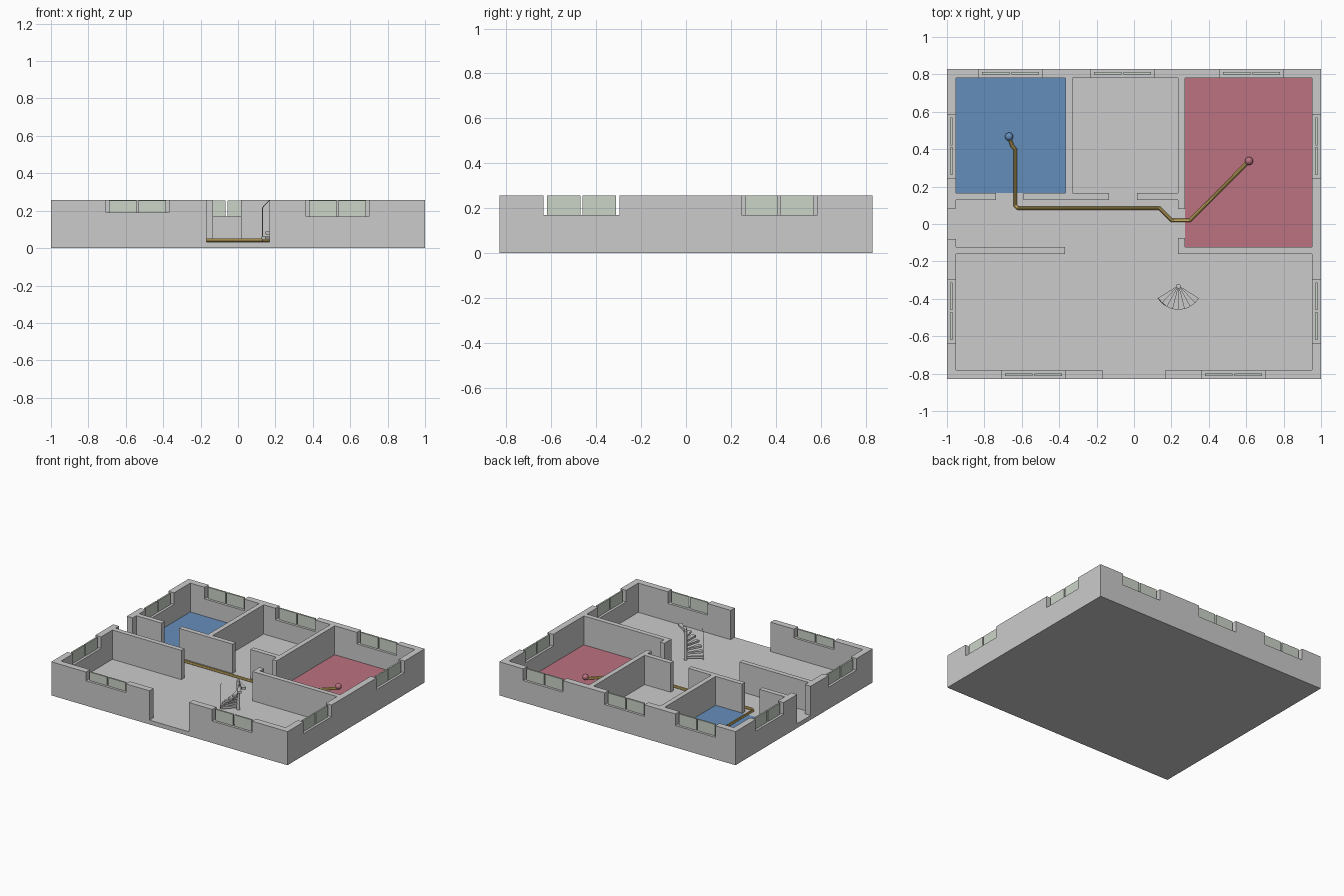
import bpy, bmesh
from math import sin, cos, radians
from mathutils import Vector

if "Cube" in bpy.data.objects:
    bpy.data.objects.remove(bpy.data.objects["Cube"])

FLOOR, TOP, T = 0.033, 0.257, 0.049
HX, HY = 1.0, 0.83


def material(name, rgb):
    m = bpy.data.materials.new(name)
    m.diffuse_color = (*rgb, 1)
    m.use_nodes = True
    m.node_tree.nodes["Principled BSDF"].inputs["Base Color"].default_value = m.diffuse_color
    return m


BLUE = material("blue", (0.13, 0.27, 0.50))
RED = material("red", (0.50, 0.17, 0.22))
GOLD = material("gold", (0.60, 0.42, 0.12))
GLASS = material("glass", (0.60, 0.66, 0.58))


def prism(name, pts, depth, mat=None):
    """Extrude a closed 3D outline along the vector depth."""
    bm = bmesh.new()
    face = bm.faces.new([bm.verts.new(p) for p in pts])
    res = bmesh.ops.extrude_face_region(bm, geom=[face])
    verts = [g for g in res["geom"] if isinstance(g, bmesh.types.BMVert)]
    bmesh.ops.translate(bm, verts=verts, vec=Vector(depth))
    bmesh.ops.recalc_face_normals(bm, faces=bm.faces)
    me = bpy.data.meshes.new(name)
    bm.to_mesh(me)
    bm.free()
    ob = bpy.data.objects.new(name, me)
    bpy.context.collection.objects.link(ob)
    if mat:
        me.materials.append(mat)
    return ob


def plan(name, pts, z0, z1, mat=None):
    return prism(name, [(x, y, z0) for x, y in pts], (0, 0, z1 - z0), mat)


def rect(x0, x1, y0, y1):
    return [(x0, y0), (x1, y0), (x1, y1), (x0, y1)]


def outer_wall(name, axis, start, end, pos, gaps):
    """Wall with notches; each gap is (from, to, sill). Windows get two panes."""
    outline = [(start, 0), (end, 0), (end, TOP)]
    for a, b, sill in sorted(gaps, reverse=True):
        outline += [(b, TOP), (b, sill), (a, sill), (a, TOP)]
    outline.append((start, TOP))

    def place(u, w, z):
        return (u, w, z) if axis == "x" else (w, u, z)

    prism(name, [place(u, pos, z) for u, z in outline], place(0, T, 0))
    for i, (a, b, sill) in enumerate(gaps):
        if sill <= FLOOR:
            continue
        mid, th = (a + b) / 2, 0.012
        for j, (p, q) in enumerate([(a + 0.016, mid - 0.005), (mid + 0.005, b - 0.016)]):
            w = pos + T / 2 - th / 2
            prism(f"{name}_pane_{i}_{j}",
                  [place(p, w, sill), place(q, w, sill), place(q, w, TOP - 0.002), place(p, w, TOP - 0.002)],
                  place(0, th, 0), GLASS)


def tube(name, pts, radius, mat=None):
    cu = bpy.data.curves.new(name, "CURVE")
    cu.dimensions = "3D"
    cu.bevel_depth, cu.bevel_resolution, cu.use_fill_caps = radius, 3, True
    sp = cu.splines.new("POLY")
    sp.points.add(len(pts) - 1)
    for p, co in zip(sp.points, pts):
        p.co = (*co, 1)
    ob = bpy.data.objects.new(name, cu)
    bpy.context.collection.objects.link(ob)
    if mat:
        cu.materials.append(mat)
    bpy.ops.object.select_all(action="DESELECT")
    ob.select_set(True)
    bpy.context.view_layer.objects.active = ob
    bpy.ops.object.convert(target="MESH")
    bpy.ops.object.shade_smooth_by_angle()


# floor slab and outer walls with doors and windows
ix, iy = HX - T, HY - T
plan("floor_slab", rect(-ix, ix, -iy, iy), 0, FLOOR)
outer_wall("front_wall", "x", -HX, HX, -HY,
           [(-0.705, -0.368, 0.19), (-0.168, 0.168, FLOOR), (0.363, 0.70, 0.168)])
outer_wall("back_wall", "x", -HX, HX, iy,
           [(-0.83, -0.492, 0.168), (-0.23, 0.107, 0.168), (0.46, 0.797, 0.168)])
side = [(-0.635, -0.297, 0.168), (0.247, 0.585, 0.168)]
outer_wall("right_wall", "y", -iy, iy, ix, side)
outer_wall("left_wall", "y", -iy, iy, -HX, side + [(-0.08, 0.083, FLOOR)])

# inner walls, each a plan outline
inner = {
    "blue_room_stub": rect(-ix, -0.737, 0.128, 0.165),
    "middle_room_left_wall": [(-0.59, 0.128), (-0.135, 0.128), (-0.135, 0.165), (-0.33, 0.165),
                              (-0.33, iy), (-0.367, iy), (-0.367, 0.165), (-0.59, 0.165)],
    "middle_room_right_wall": [(0.015, 0.128), (0.235, 0.128), (0.235, 0.08), (0.272, 0.08),
                               (0.272, iy), (0.235, iy), (0.235, 0.165), (0.015, 0.165)],
    "red_room_front_wall": [(0.235, -0.16), (ix, -0.16), (ix, -0.123), (0.272, -0.123),
                            (0.272, -0.075), (0.235, -0.075)],
    "hall_left_wall": rect(-ix, -0.368, -0.16, -0.123),
}
for name, pts in inner.items():
    plan(name, pts, FLOOR, TOP)

# coloured room floors
plan("blue_room_floor", rect(-ix, -0.367, 0.165, iy), FLOOR, FLOOR + 0.003, BLUE)
plan("red_room_floor", rect(0.272, ix, -0.123, iy), FLOOR, FLOOR + 0.003, RED)

# route tube with a ball at each end
route = [(-0.668, 0.467), (-0.652, 0.42), (-0.636, 0.40), (-0.636, 0.10), (-0.62, 0.085),
         (0.135, 0.085), (0.20, 0.02), (0.30, 0.02), (0.615, 0.337)]
tube("route", [(x, y, 0.043) for x, y in route], 0.01, GOLD)
for name, (x, y), mat in (("start_ball", route[0], BLUE), ("end_ball", route[-1], RED)):
    bpy.ops.mesh.primitive_uv_sphere_add(segments=24, ring_count=12, radius=0.022, location=(x, y, 0.056))
    ball = bpy.context.object
    ball.name = name
    ball.data.materials.append(mat)
    bpy.ops.object.shade_smooth_by_angle(angle=radians(60))

# spiral stair: post, wedge treads, thin rail
CX, CY, R, N = 0.237, -0.328, 0.13, 8
A0, A1 = 212, 328
rise, step = (TOP - FLOOR) / N, (A1 - A0) / N


def polar(deg, r):
    return CX + r * cos(radians(deg)), CY + r * sin(radians(deg))


bpy.ops.mesh.primitive_cylinder_add(vertices=16, radius=0.012, depth=TOP - FLOOR,
                                    location=(CX, CY - 0.005, (TOP + FLOOR) / 2))
bpy.context.object.name = "stair_post"
bpy.ops.object.shade_smooth_by_angle()
for i in range(N):
    a, z = A0 + i * step, FLOOR + (i + 1) * rise
    plan(f"tread_{i}", [polar(a, 0.008), polar(a, R), polar(a + step / 2, R),
                        polar(a + step, R), polar(a + step, 0.008)], z - 0.016, z)
tube("rail_post", [(*polar(A0 + 1, R - 0.003), FLOOR), (*polar(A0 + 1, R - 0.003), 0.215)], 0.002)
tube("handrail", [(*polar(A0 + 1 + k * 6, R - 0.003), 0.215 + k * 0.01) for k in range(5)], 0.002)
